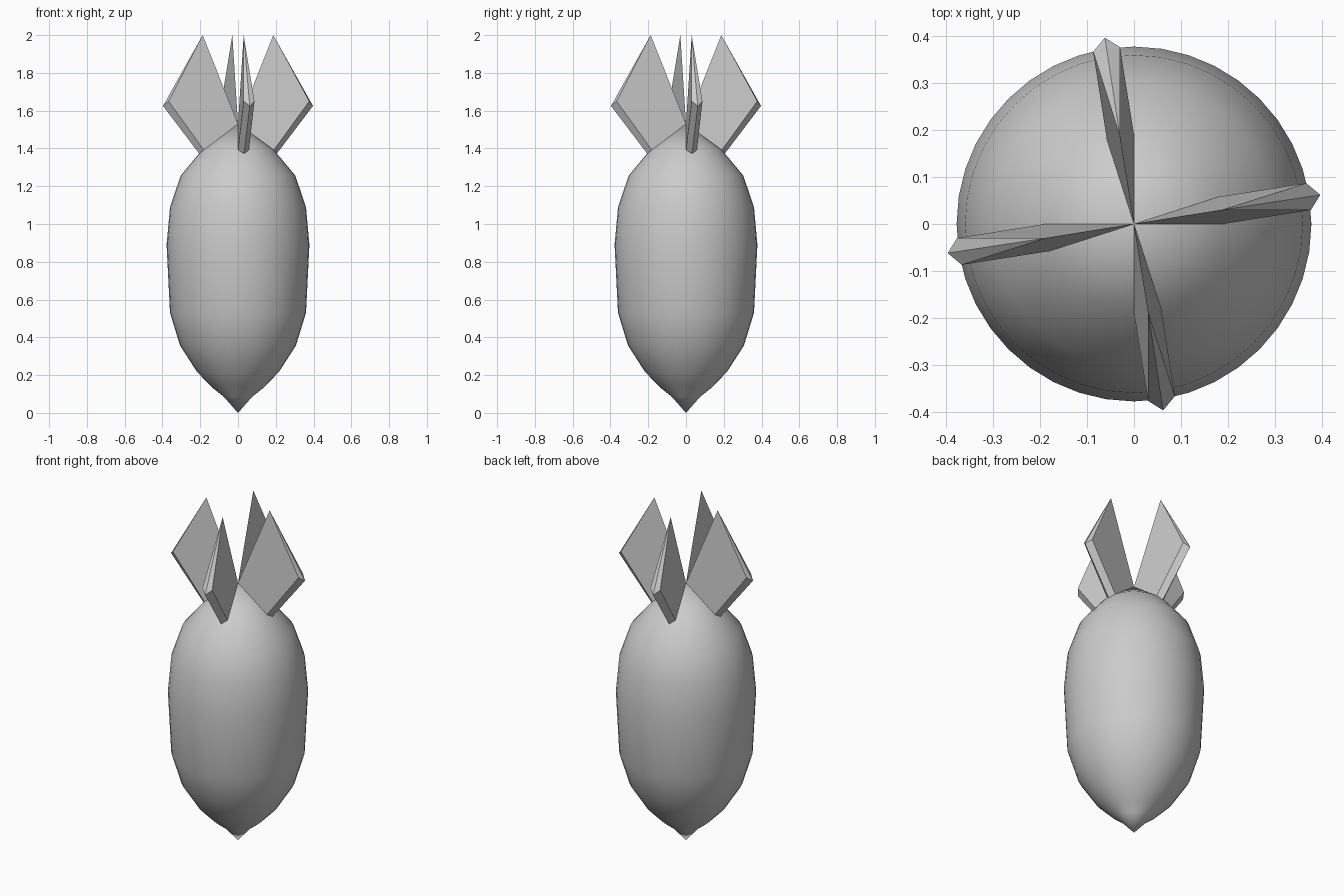
import bpy, bmesh
from math import cos, sin, pi

if "Cube" in bpy.data.objects:
    bpy.data.objects.remove(bpy.data.objects["Cube"])

SIDES = 40


def make_object(name, bm):
    bmesh.ops.recalc_face_normals(bm, faces=bm.faces)
    mesh = bpy.data.meshes.new(name)
    bm.to_mesh(mesh)
    bm.free()
    obj = bpy.data.objects.new(name, mesh)
    bpy.context.collection.objects.link(obj)
    return obj


def lathe(name, bottom, rings, top):
    bm = bmesh.new()
    low, high = bm.verts.new((0, 0, bottom)), bm.verts.new((0, 0, top))
    loops = [[bm.verts.new((r * cos(2 * pi * i / SIDES), r * sin(2 * pi * i / SIDES), z))
              for i in range(SIDES)] for r, z in rings]
    for i in range(SIDES):
        j = (i + 1) % SIDES
        bm.faces.new((low, loops[0][j], loops[0][i]))
        for a, b in zip(loops, loops[1:]):
            bm.faces.new((a[i], a[j], b[j], b[i]))
        bm.faces.new((loops[-1][i], loops[-1][j], high))
    for f in bm.faces:
        f.smooth = True
    return make_object(name, bm)


# Rounded body, pointed at the bottom
lathe("body", 0.0,
      [(0.075, 0.085), (0.135, 0.133), (0.217, 0.217), (0.307, 0.357), (0.36, 0.53),
       (0.378, 0.89), (0.36, 1.09), (0.303, 1.257), (0.19, 1.392)], 1.53)

# Faceted leaf fin: apex, tip, lower corners, outer corners
APEX, TIP = (0, 0, 1.53), (0.03, -0.187, 2.0)
LOWER = [(0, -0.19, 1.392), (0.032, -0.205, 1.372), (0.058, -0.181, 1.392)]
OUTER = [(0.03, -0.377, 1.65), (0.062, -0.397, 1.625), (0.087, -0.367, 1.65)]
FACES = [(0, 2, 5, 1), (0, 1, 7, 4), (2, 3, 6, 5), (3, 4, 7, 6),
         (1, 5, 6), (1, 6, 7), (0, 3, 2), (0, 4, 3)]


def fin(name, turn):
    bm = bmesh.new()
    c, s = cos(turn), sin(turn)
    v = [bm.verts.new((x * c - y * s, x * s + y * c, z))
         for x, y, z in [APEX, TIP] + LOWER + OUTER]
    for f in FACES:
        bm.faces.new([v[i] for i in f])
    return make_object(name, bm)


# Four fins around the top
for k, side in enumerate(("front", "right", "back", "left")):
    fin(side + "_fin", k * pi / 2)
